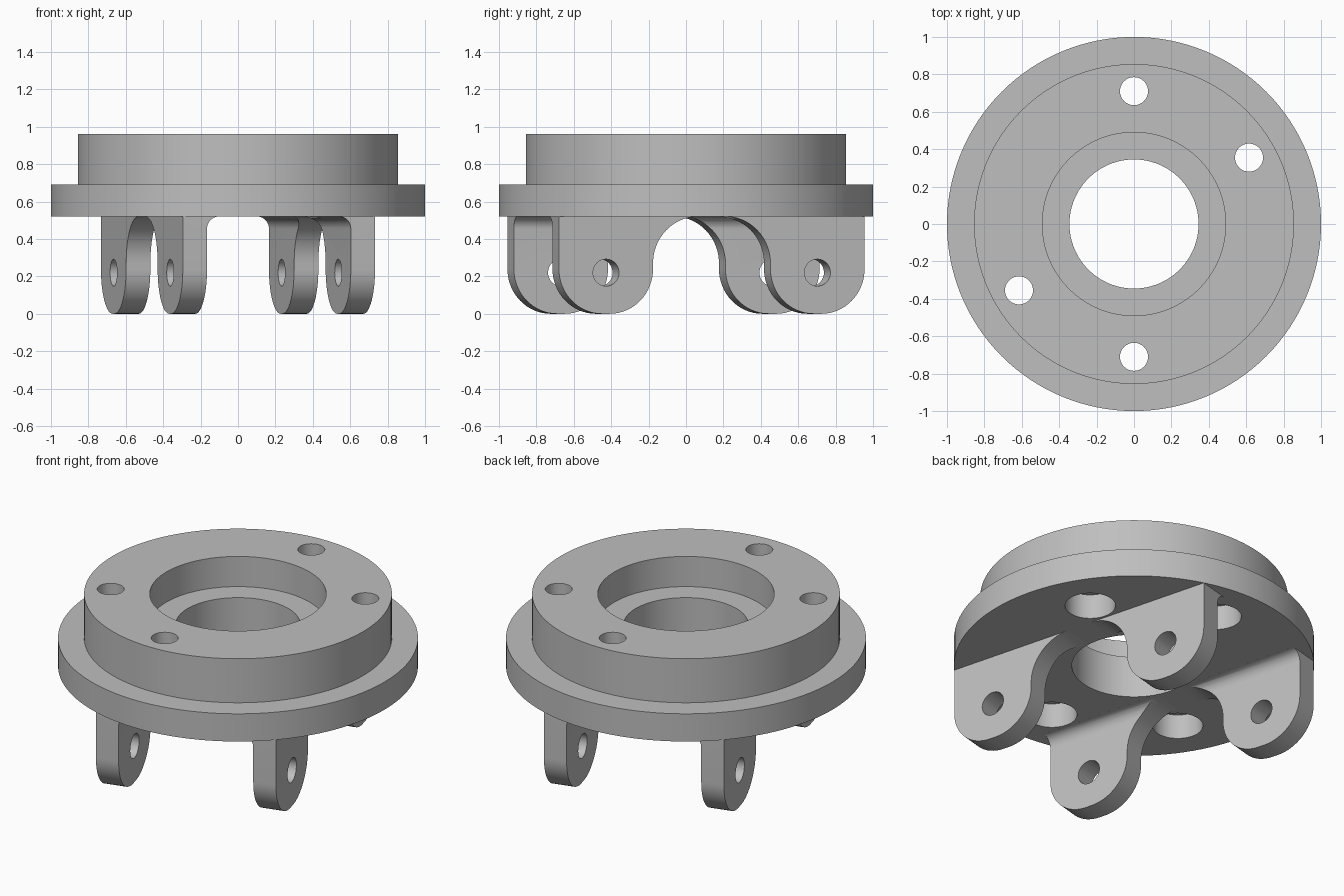
import bpy, bmesh, math
from math import pi, cos, sin, radians
from mathutils import Matrix, Vector

if "Cube" in bpy.data.objects:
    bpy.data.objects.remove(bpy.data.objects["Cube"])

metal = bpy.data.materials.new("plain_grey_metal")
metal.use_nodes = True
metal.diffuse_color = (0.52, 0.52, 0.52, 1)
metal.node_tree.nodes["Principled BSDF"].inputs["Base Color"].default_value = (0.52, 0.52, 0.52, 1)

TURN = Matrix.Rotation(radians(15), 4, "Z")   # lugs are turned against the bolt holes
UNDER = 0.52                                  # underside of the flange


def to_object(name, bm):
    bmesh.ops.recalc_face_normals(bm, faces=bm.faces)
    mesh = bpy.data.meshes.new(name)
    bm.to_mesh(mesh)
    bm.free()
    mesh.materials.append(metal)
    obj = bpy.data.objects.new(name, mesh)
    bpy.context.collection.objects.link(obj)
    return obj


def prism(name, points, offset):
    """Extrude a closed outline of 3D points along an offset."""
    bm = bmesh.new()
    face = bm.faces.new([bm.verts.new(p) for p in points])
    new = bmesh.ops.extrude_face_region(bm, geom=[face])["geom"]
    bmesh.ops.translate(bm, vec=offset, verts=[g for g in new if isinstance(g, bmesh.types.BMVert)])
    return to_object(name, bm)


def arc(cx, cy, r, start, end, steps=16):
    angles = [radians(start + (end - start) * i / steps) for i in range(steps + 1)]
    return [(cx + r * cos(a), cy + r * sin(a)) for a in angles]


def rod(x, y, r, low, high):
    return prism("cutter", [(px, py, low) for px, py in arc(x, y, r, 0, 360, 48)[:-1]],
                 (0, 0, high - low))


def cut(obj, cutter):
    bpy.ops.object.select_all(action="DESELECT")
    bpy.context.view_layer.objects.active = obj
    obj.select_set(True)
    mod = obj.modifiers.new("cut", "BOOLEAN")
    mod.operation, mod.solver, mod.object = "DIFFERENCE", "EXACT", cutter
    bpy.ops.object.modifier_apply(modifier=mod.name)
    bpy.data.objects.remove(cutter)


def smooth(obj):
    bpy.ops.object.select_all(action="DESELECT")
    bpy.context.view_layer.objects.active = obj
    obj.select_set(True)
    bpy.ops.object.shade_smooth_by_angle(angle=radians(30))


# Turned body: wide flange, raised hub, bore and shallow seat
outline = [(0.345, UNDER), (1, UNDER), (1, 0.69), (0.855, 0.69),
           (0.855, 0.96), (0.49, 0.96), (0.49, 0.775), (0.345, 0.775)]
bm = bmesh.new()
verts = [bm.verts.new((r, 0, z)) for r, z in outline]
edges = [bm.edges.new((verts[i - 1], verts[i])) for i in range(len(verts))]
bmesh.ops.spin(bm, geom=verts + edges, axis=(0, 0, 1), cent=(0, 0, 0),
               angle=2 * pi, steps=128, use_merge=True)
bmesh.ops.remove_doubles(bm, verts=bm.verts, dist=0.0001)
body = to_object("flanged_body", bm)

# Bolt holes, widened from below
for angle in (30, 90, 210, 270):
    x, y = 0.71 * cos(radians(angle)), 0.71 * sin(radians(angle))
    cut(body, rod(x, y, 0.075, 0.3, 1.2))
    cut(body, rod(x, y, 0.14, 0.3, UNDER + 0.15))
smooth(body)

# Lug outline along its length: rounded foot and a sweeping inner fillet
IN, OUT, R, TOP = 0.325, 0.846, 0.24, UNDER + 0.04
lug = ([(OUT, TOP), (0.075, TOP)] + arc(0.075, 0.27, 0.25, 90, 0)
       + arc(IN + R, R, R, 180, 270) + arc(OUT - R, R, R, 270, 360))
# Space beside the lug, rounded to leave a small fillet under the flange
side = [(0, UNDER), (0, -0.1), (0.398, -0.1)] + arc(0.333, 0.455, 0.065, 0, 90, 10)

for sx, x_name in ((1, "left"), (-1, "right")):
    for sy, y_name in ((1, "back"), (-1, "front")):
        obj = prism(f"{y_name}_{x_name}_lug", [(sx * 0.335, sy * u, z) for u, z in lug],
                    (sx * 0.197, 0, 0))
        cut(obj, prism("cutter", [(sx * v, -1.2, z) for v, z in side], (0, 2.4, 0)))
        pin = arc(sy * 0.585, 0.22, 0.072, 0, 360, 40)[:-1]
        cut(obj, prism("cutter", [(sx * 0.2, y, z) for y, z in pin], (sx * 0.5, 0, 0)))
        obj.data.transform(TURN)
        smooth(obj)
